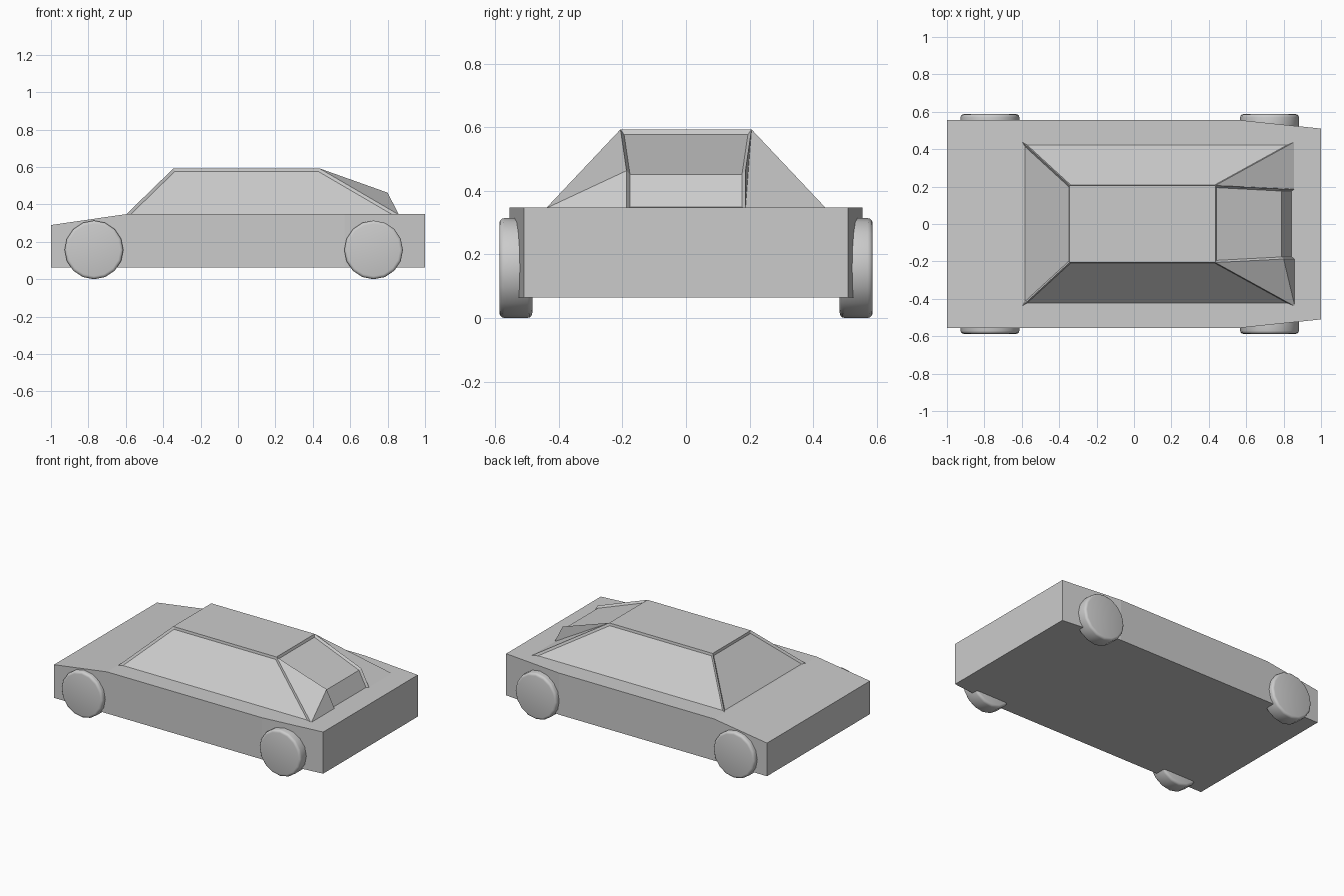
import bpy, bmesh, math

if "Cube" in bpy.data.objects:
    bpy.data.objects.remove(bpy.data.objects["Cube"])

def finish(bm, name):
    bmesh.ops.recalc_face_normals(bm, faces=bm.faces[:])
    mesh = bpy.data.meshes.new(name)
    bm.to_mesh(mesh)
    bm.free()
    obj = bpy.data.objects.new(name, mesh)
    bpy.context.collection.objects.link(obj)
    return obj

# Lower body: stations along x (x, half width, top height)
bm = bmesh.new()
rings = []
for x, w, top in [(-1, .555, .29), (-.6, .555, .348), (.57, .555, .348), (1, .51, .348)]:
    rings.append([bm.verts.new((x, y, z)) for y, z in
                  [(-w, .064), (w, .064), (w, top), (-w, top)]])
for r, s in zip(rings, rings[1:]):
    for i in range(4):
        j = (i + 1) % 4
        bm.faces.new((r[i], r[j], s[j], s[i]))
bm.faces.new(rings[0])
bm.faces.new(rings[-1])
finish(bm, "lower_body")

# Cabin: tapered block with a raised rear hatch, windows recessed into the faces
bm = bmesh.new()
def quad(x0, x1, w, z):
    return [bm.verts.new((x, y, z)) for x, y in [(x0, -w), (x1, -w), (x1, w), (x0, w)]]
A, B, C, D = quad(-.6, .86, .44, .345)
a, b, c, d = quad(-.345, .435, .206, .593)
P, Q, p, q = [bm.verts.new(v) for v in
              [(.80, -.187, .463), (.80, .187, .463), (.86, -.187, .345), (.86, .187, .345)]]
side_windows = [bm.faces.new(f) for f in [(A, B, b, a), (C, D, d, c), (D, A, a, d)]]
hatch = [bm.faces.new(f) for f in [(b, P, Q, c), (P, p, q, Q)]]
for f in [(a, b, c, d), (B, P, b), (B, p, P), (c, Q, q), (c, q, C), (A, D, C, q, p, B)]:
    bm.faces.new(f)
bmesh.ops.recalc_face_normals(bm, faces=bm.faces[:])
bmesh.ops.inset_individual(bm, faces=side_windows, thickness=.014, depth=-.01, use_even_offset=True)
bmesh.ops.inset_region(bm, faces=hatch, thickness=.011, depth=-.014,
                       use_even_offset=True, use_boundary=True)
finish(bm, "cabin")

# Wheels: rounded discs
for end, x in [("front", -.77), ("rear", .725)]:
    for side, s in [("left", 1), ("right", -1)]:
        bpy.ops.mesh.primitive_cylinder_add(vertices=16, radius=.157, depth=.104,
                                            location=(x, s * .535, .157),
                                            rotation=(math.pi / 2, 0, 0))
        wheel = bpy.context.object
        wheel.name = f"{end}_{side}_wheel"
        bevel = wheel.modifiers.new("rounded_rim", 'BEVEL')
        bevel.width = .016
        bevel.segments = 3
        bevel.limit_method = 'ANGLE'
        bevel.angle_limit = math.radians(60)
        bpy.ops.object.shade_smooth()
